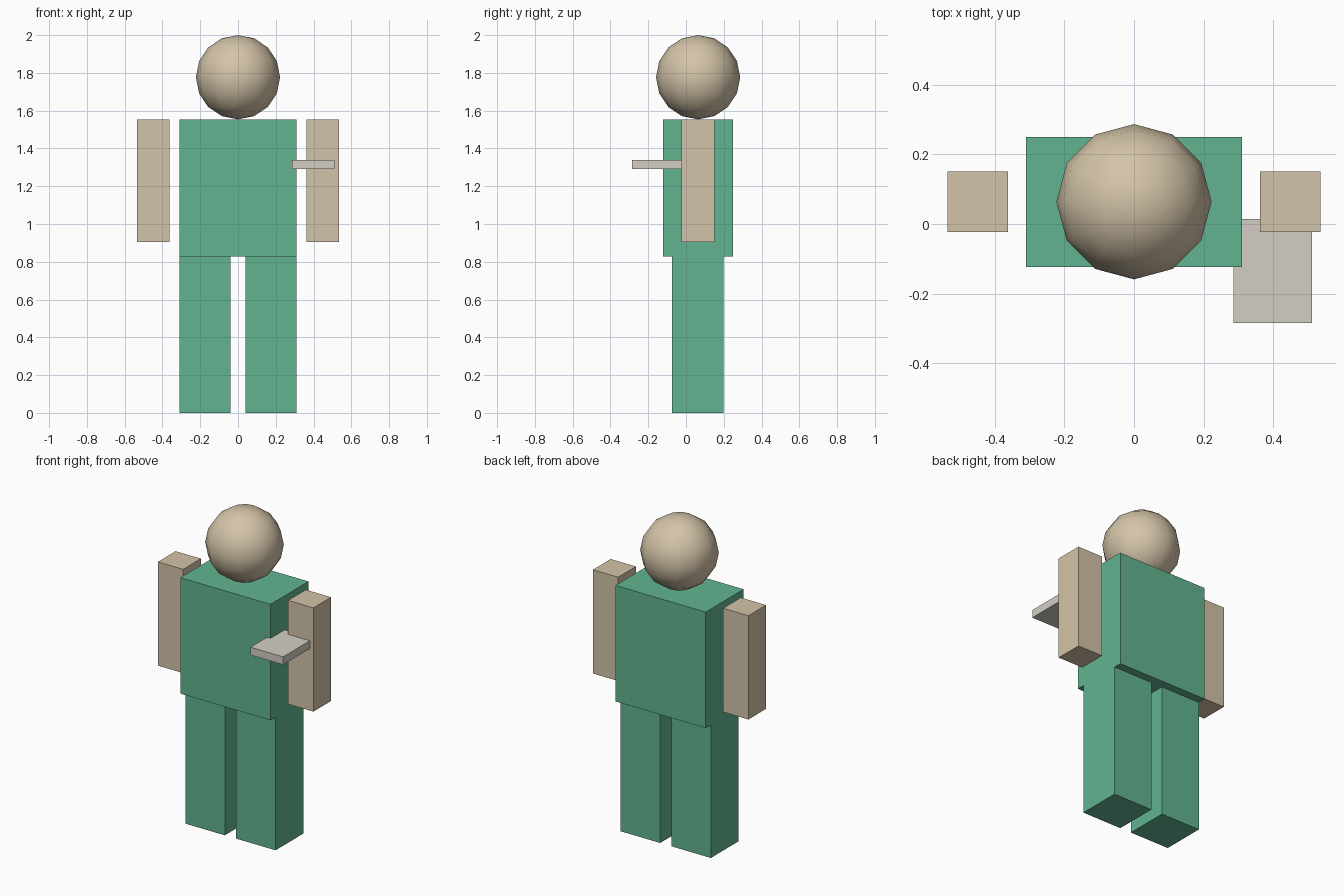
import bpy

if "Cube" in bpy.data.objects:
    bpy.data.objects.remove(bpy.data.objects["Cube"])


def material(name, rgb):
    # Convert 0-255 display values to linear
    m = bpy.data.materials.new(name)
    lin = [((c / 255 + 0.055) / 1.055) ** 2.4 for c in rgb]
    m.diffuse_color = (*lin, 1)
    m.use_nodes = True
    m.node_tree.nodes["Principled BSDF"].inputs["Base Color"].default_value = m.diffuse_color
    return m


green = material("green cloth", (98, 180, 144))
tan = material("tan skin", (212, 196, 168))
grey = material("pale grey", (211, 207, 197))


def box(name, x, y, z, mat):
    # Box from its (min, max) range on each axis
    spans = (x, y, z)
    bpy.ops.mesh.primitive_cube_add(size=1, location=[(a + b) / 2 for a, b in spans])
    o = bpy.context.object
    o.name = name
    o.scale = [b - a for a, b in spans]
    bpy.ops.object.transform_apply(location=False, rotation=False, scale=True)
    o.data.materials.append(mat)
    return o


# Torso
box("torso", (-0.311, 0.311), (-0.123, 0.25), (0.829, 1.552), green)

# Legs and arms, one per side
for side, s in (("left", -1), ("right", 1)):
    box(side + "_leg", sorted((s * 0.039, s * 0.311)), (-0.074, 0.199), (0, 0.829), green)
    box(side + "_arm", sorted((s * 0.362, s * 0.536)), (-0.023, 0.151), (0.905, 1.552), tan)

# Flat tray held out in front of one arm
box("tray", (0.286, 0.511), (-0.285, 0.015), (1.291, 1.34), grey)

# Head
bpy.ops.mesh.primitive_uv_sphere_add(segments=12, ring_count=8, radius=0.223,
                                     location=(0, 0.064, 1.777))
head = bpy.context.object
head.name = "head"
head.data.materials.append(tan)
bpy.ops.object.shade_smooth()
